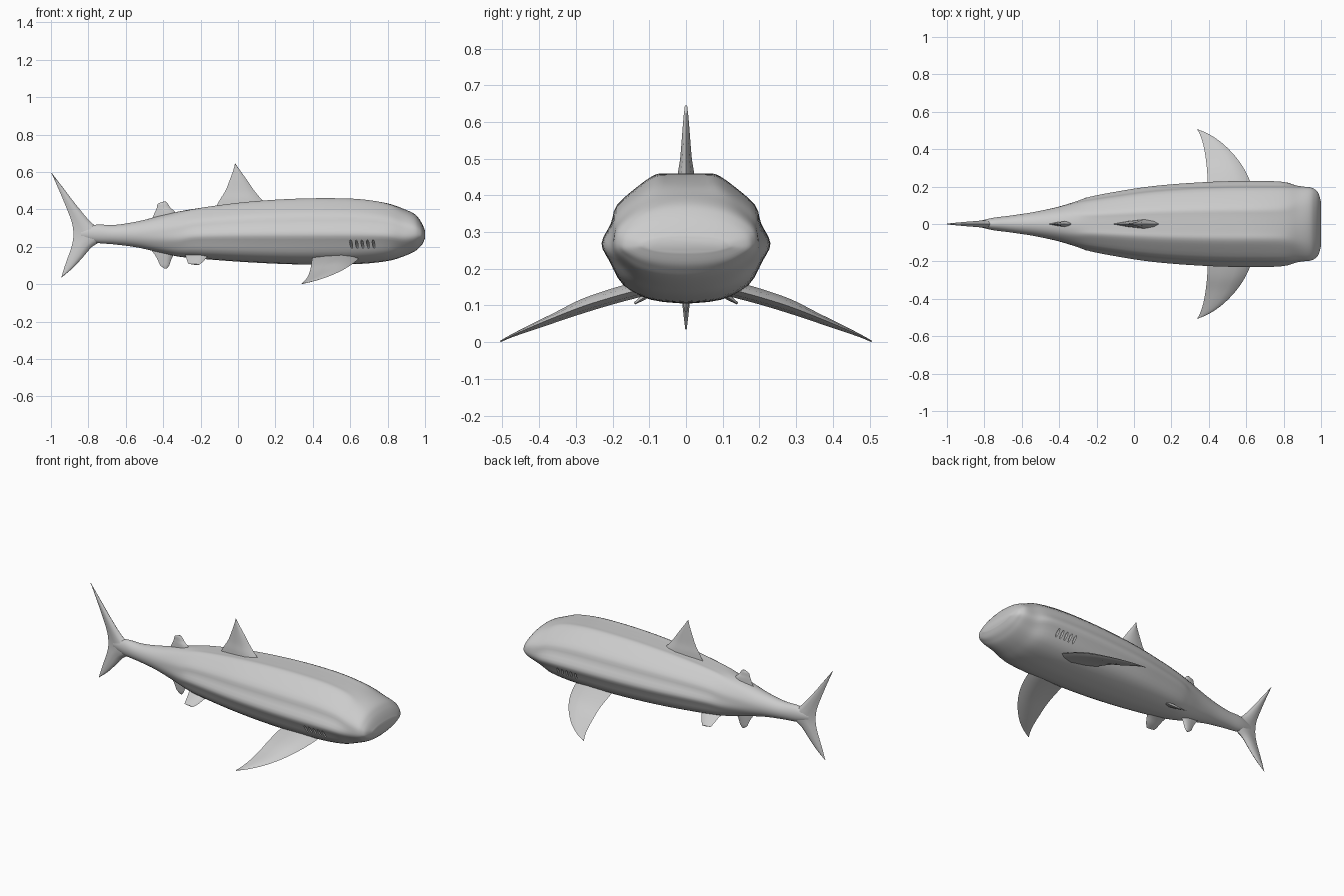
import bpy, bmesh, math
from mathutils import Vector

cube = bpy.data.objects.get("Cube")
if cube:
    bpy.data.objects.remove(cube, do_unlink=True)

grey = bpy.data.materials.new("light grey")
grey.use_nodes = True
grey.diffuse_color = (0.6, 0.6, 0.6, 1)
grey.node_tree.nodes["Principled BSDF"].inputs["Base Color"].default_value = (0.6, 0.6, 0.6, 1)


def spline(rows, steps):
    """Smooth curve through rows of numbers."""
    out = []
    last = len(rows) - 1
    for i in range(last):
        a, b, c, d = rows[max(i - 1, 0)], rows[i], rows[i + 1], rows[min(i + 2, last)]
        for s in range(steps):
            t = s / steps
            out.append([q + 0.5 * t * (r - p + t * (2*p - 5*q + 4*r - e + t * (3*(q - r) + e - p)))
                        for p, q, r, e in zip(a, b, c, d)])
    out.append(list(rows[-1]))
    return out


def loft(name, rings, angle):
    """Skin closed rings and cap both ends."""
    bm = bmesh.new()
    loops = [[bm.verts.new(p) for p in ring] for ring in rings]
    n = len(loops[0])
    for a, b in zip(loops, loops[1:]):
        for j in range(n):
            k = (j + 1) % n
            bm.faces.new((a[j], a[k], b[k], b[j]))
    bm.faces.new(loops[0])
    bm.faces.new(loops[-1])
    bmesh.ops.remove_doubles(bm, verts=bm.verts, dist=0.0004)
    bmesh.ops.recalc_face_normals(bm, faces=bm.faces)
    mesh = bpy.data.meshes.new(name)
    bm.to_mesh(mesh)
    bm.free()
    mesh.materials.append(grey)
    obj = bpy.data.objects.new(name, mesh)
    bpy.context.collection.objects.link(obj)
    smooth(obj, angle)
    return obj


def smooth(obj, angle):
    bpy.ops.object.select_all(action="DESELECT")
    obj.select_set(True)
    bpy.context.view_layer.objects.active = obj
    bpy.ops.object.shade_smooth_by_angle(angle=math.radians(angle))


def fin(name, rows, normal):
    """Rows: leading point, trailing point, half thickness."""
    foil = [(0, 0), (0.12, 0.6), (0.35, 1), (0.7, 0.6), (1, 0),
            (0.7, -0.6), (0.35, -1), (0.12, -0.6)]
    rings = []
    for r in spline(rows, 5):
        lead, trail = Vector(r[:3]), Vector(r[3:6])
        rings.append([lead.lerp(trail, u) + Vector(normal) * (r[6] * w) for u, w in foil])
    return loft(name, rings, 60)


def upright_fin(name, rows):
    """Rows: height, leading x, trailing x, half thickness."""
    return fin(name, [(f, 0, z, b, 0, z, t) for z, f, b, t in rows], (0, 1, 0))


# Body: x, bottom, top, half width, ridge strength
stations = [
    (-0.84, 0.245, 0.295, 0.012, 0), (-0.76, 0.222, 0.318, 0.032, 0),
    (-0.66, 0.213, 0.317, 0.045, 0), (-0.54, 0.197, 0.335, 0.063, 0),
    (-0.42, 0.17, 0.365, 0.09, 0.2), (-0.32, 0.148, 0.388, 0.12, 0.5),
    (-0.24, 0.14, 0.402, 0.145, 0.9), (-0.1, 0.128, 0.422, 0.172, 1),
    (0.08, 0.116, 0.442, 0.2, 1), (0.28, 0.107, 0.455, 0.218, 1),
    (0.48, 0.105, 0.459, 0.228, 1), (0.66, 0.109, 0.453, 0.23, 1),
    (0.8, 0.124, 0.432, 0.226, 0.9), (0.88, 0.147, 0.405, 0.208, 0.4),
    (0.94, 0.173, 0.378, 0.2, 0.2), (0.968, 0.195, 0.35, 0.188, 0.2),
    (0.986, 0.215, 0.32, 0.168, 0.2), (1.0, 0.245, 0.286, 0.12, 0.2),
]
# Half cross-section with flat back and side ridges: width, height
profile = spline([(0, 1), (0.2, 1), (0.36, 0.995), (0.56, 0.91), (0.82, 0.76), (0.89, 0.62),
                  (1, 0.465), (0.91, 0.33), (0.74, 0.14), (0.42, 0.03), (0, 0)], 3)
count = len(profile) - 1
rings = []
for x, low, high, half, ridge in spline(stations, 4):
    side = []
    for i, (w, h) in enumerate(profile):
        a = math.pi * i / count
        w = w * ridge + math.sin(a) * (1 - ridge)
        h = h * ridge + (0.5 + 0.5 * math.cos(a)) * (1 - ridge)
        side.append((x, w * half, low + h * (high - low)))
    rings.append(side + [(px, -py, pz) for px, py, pz in side[-2:0:-1]])
body = loft("body", rings, 50)

# Gill slits cut into both sides
bm = bmesh.new()
for s in (-1, 1):
    for i in range(5):
        made = bmesh.ops.create_uvsphere(bm, u_segments=10, v_segments=8, radius=1)["verts"]
        for v in made:
            v.co = Vector((0.605 + i * 0.03 + v.co.x * 0.007 - v.co.z * 0.004,
                           s * (0.203 + v.co.z * 0.009) + v.co.y * 0.014,
                           0.215 + v.co.z * 0.025))
mesh = bpy.data.meshes.new("gill_cutter")
bm.to_mesh(mesh)
bm.free()
mesh.materials.append(grey)
cutter = bpy.data.objects.new("gill_cutter", mesh)
bpy.context.collection.objects.link(cutter)
cutter.hide_render = True
cut = body.modifiers.new("gill_slits", "BOOLEAN")
cut.operation = "DIFFERENCE"
cut.solver = "EXACT"
cut.object = cutter
bpy.ops.object.select_all(action="DESELECT")
body.select_set(True)
bpy.context.view_layer.objects.active = body
bpy.ops.object.modifier_apply(modifier=cut.name)
bpy.data.objects.remove(cutter, do_unlink=True)

# Fins on the centre line
upright_fin("tail_fin", [
    (0.035, -0.945, -0.945, 0.002), (0.085, -0.885, -0.93, 0.008), (0.14, -0.833, -0.911, 0.013),
    (0.2, -0.78, -0.89, 0.018), (0.26, -0.7, -0.88, 0.024), (0.33, -0.785, -0.888, 0.018),
    (0.42, -0.862, -0.922, 0.013), (0.51, -0.931, -0.96, 0.008), (0.6, -1.0, -1.0, 0.002)])
upright_fin("dorsal_fin", [
    (0.41, 0.17, -0.12, 0.026), (0.455, 0.125, -0.095, 0.023), (0.5, 0.087, -0.067, 0.016),
    (0.56, 0.046, -0.043, 0.011), (0.61, 0.01, -0.025, 0.007), (0.645, -0.014, -0.016, 0.003)])
upright_fin("rear_dorsal_fin", [
    (0.35, -0.31, -0.46, 0.016), (0.39, -0.34, -0.442, 0.014), (0.41, -0.362, -0.434, 0.01),
    (0.43, -0.375, -0.428, 0.007), (0.441, -0.386, -0.4, 0.003)])
upright_fin("anal_fin", [
    (0.19, -0.31, -0.47, 0.016), (0.155, -0.345, -0.443, 0.014), (0.12, -0.361, -0.425, 0.01),
    (0.1, -0.368, -0.415, 0.007), (0.083, -0.382, -0.392, 0.003)])

# Paired fins
for s, label in ((1, "left"), (-1, "right")):
    fin(label + "_pectoral_fin", [
        (0.65, s * 0.12, 0.145, 0.4, s * 0.12, 0.15, 0.022),
        (0.63, s * 0.2, 0.123, 0.395, s * 0.2, 0.128, 0.021),
        (0.597, s * 0.28, 0.098, 0.391, s * 0.28, 0.1, 0.019),
        (0.547, s * 0.355, 0.069, 0.383, s * 0.355, 0.065, 0.013),
        (0.48, s * 0.425, 0.04, 0.37, s * 0.425, 0.036, 0.008),
        (0.41, s * 0.475, 0.018, 0.354, s * 0.475, 0.016, 0.004),
        (0.343, s * 0.506, 0.002, 0.338, s * 0.506, 0.002, 0.002)],
        (0, s * 0.35, 0.94))
    fin(label + "_pelvic_fin", [
        (-0.13, s * 0.05, 0.165, -0.29, s * 0.05, 0.165, 0.013),
        (-0.165, s * 0.085, 0.145, -0.278, s * 0.085, 0.145, 0.011),
        (-0.185, s * 0.115, 0.122, -0.272, s * 0.115, 0.125, 0.008),
        (-0.208, s * 0.14, 0.104, -0.265, s * 0.14, 0.109, 0.003)],
        (0, s * 0.55, 0.83))
